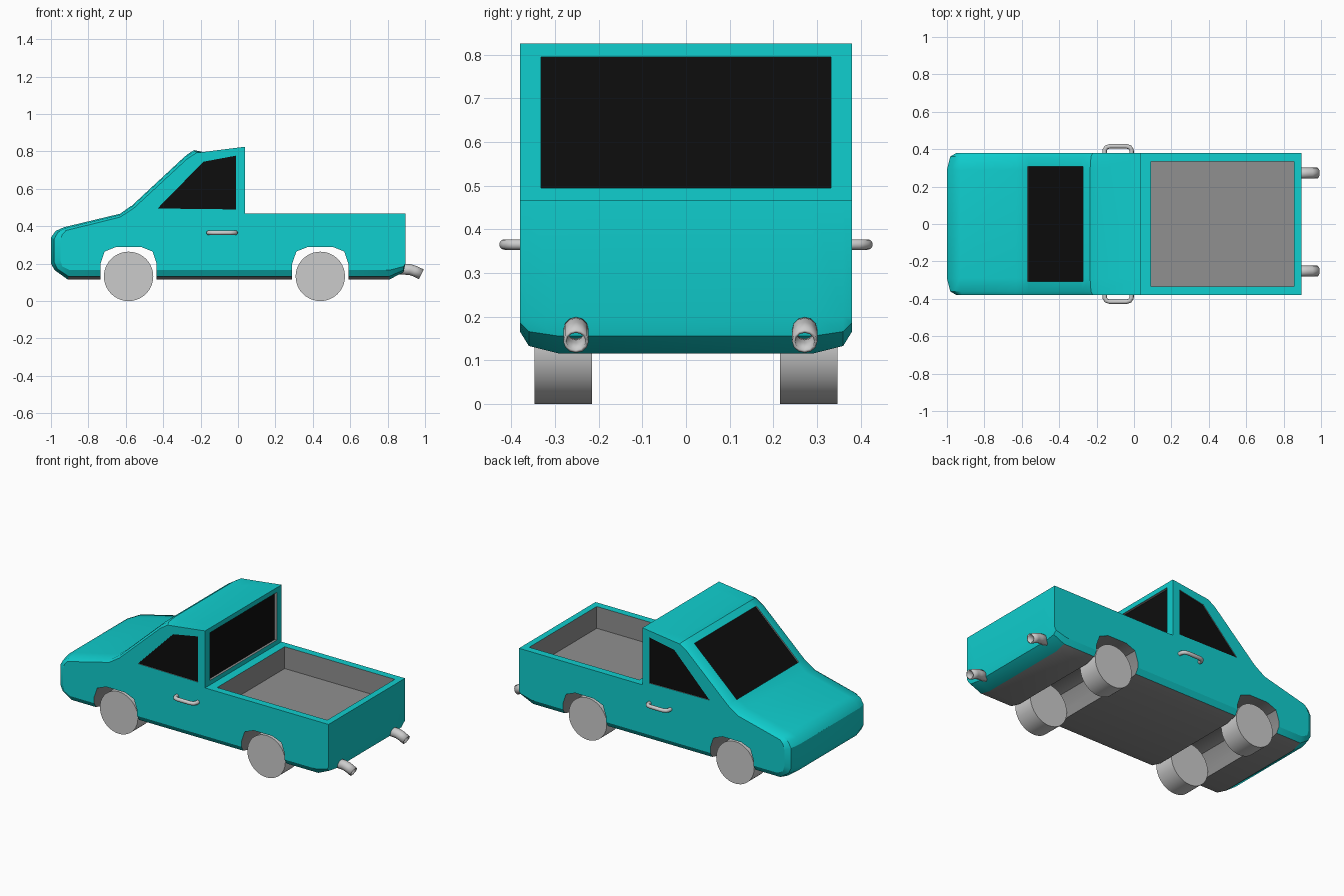
import bpy, bmesh
from mathutils import Vector

if "Cube" in bpy.data.objects:
    bpy.data.objects.remove(bpy.data.objects["Cube"])


def material(name, col):
    m = bpy.data.materials.new(name)
    m.diffuse_color = (*col, 1)
    m.use_nodes = True
    m.node_tree.nodes["Principled BSDF"].inputs["Base Color"].default_value = m.diffuse_color
    return m


TEAL = material("teal_paint", (0.005, 0.62, 0.62))
BLACK = material("black_glass", (0.004, 0.004, 0.004))
GREY = material("grey_trim", (0.28, 0.28, 0.28))


def loft(name, sections, mat=None):
    """Join equal-length rings of points and cap both ends."""
    bm = bmesh.new()
    rings = [[bm.verts.new(p) for p in s] for s in sections]
    n = len(rings[0])
    for a, b in zip(rings, rings[1:]):
        for i in range(n):
            j = (i + 1) % n
            bm.faces.new((a[i], a[j], b[j], b[i]))
    bm.faces.new(rings[0])
    bm.faces.new(rings[-1])
    bmesh.ops.recalc_face_normals(bm, faces=bm.faces)
    me = bpy.data.meshes.new(name)
    bm.to_mesh(me)
    bm.free()
    ob = bpy.data.objects.new(name, me)
    bpy.context.collection.objects.link(ob)
    if mat:
        me.materials.append(mat)
    return ob


def prism(name, pts, y0, y1, mat=None):
    return loft(name, [[(x, y, z) for x, z in pts] for y in (y0, y1)], mat)


def smooth(ob, angle=0.55):
    bpy.ops.object.select_all(action='DESELECT')
    bpy.context.view_layer.objects.active = ob
    ob.select_set(True)
    bpy.ops.object.shade_smooth_by_angle(angle=angle)


def cut(ob, cutter):
    cutter.hide_render = True
    mod = ob.modifiers.new("cut", 'BOOLEAN')
    mod.object, mod.operation, mod.solver = cutter, 'DIFFERENCE', 'EXACT'
    mod.material_mode = 'TRANSFER'
    bpy.context.view_layer.objects.active = ob
    bpy.ops.object.modifier_apply(modifier=mod.name)
    bpy.data.objects.remove(cutter)


def box(x0, x1, z0, z1):
    return [(x0, z0), (x1, z0), (x1, z1), (x0, z1)]


# Body: side profile (x, z) and how far each point pulls in at the flank (dx, dz)
PROFILE = [(-1, .20, .05, .02), (-1, .34, .05, -.02), (-.975, .375, .035, -.02),
           (-.93, .395, .01, -.018), (-.63, .467, 0, -.018), (-.57, .51, .012, -.014),
           (-.285, .775, .014, -.014), (-.235, .807, .014, -.014), (-.185, .797, 0, 0),
           (.037, .825, 0, 0), (.037, .467, 0, 0), (.895, .467, 0, 0),
           (.895, .20, 0, 0), (.885, .155, 0, .03), (.81, .115, 0, .05),
           (-.91, .115, .01, .05), (-.98, .165, .04, .02)]
stations = [(-.38, 1), (-.36, .35), (-.29, 0), (.29, 0), (.36, .35), (.38, 1)]
body = loft("truck_body", [[(x + dx * f, y, z + dz * f) for x, z, dx, dz in PROFILE]
                           for y, f in stations], TEAL)
body.data.materials.append(GREY)
for p in body.data.polygons:
    if p.normal.z < -.95:
        p.material_index = 1

# Wheel arches through the full width
WHEEL_X = (-.585, .44)
for wx in WHEEL_X:
    half = [(.15, .05), (.15, .20), (.128, .265), (.065, .29)]
    pts = [(wx + x, z) for x, z in half] + [(wx - x, z) for x, z in reversed(half)]
    cut(body, prism("arch_cutter", pts, -.6, .6, GREY))

# Cargo bed
cut(body, prism("bed_cutter", box(.09, .855, .33, .7), -.335, .335, GREY))

# Rear window
cut(body, prism("rear_window_cutter", box(.015, .1, .495, .795), -.332, .332, GREY))
prism("rear_window", box(.01, .022, .495, .795), -.332, .332, BLACK)

# Windscreen, set into the slope
a, b = Vector((-.57, .51)), Vector((-.275, .7843))
d = (b - a).normalized()
n = Vector((-d.y, d.x))


def slab(lo, hi):
    return [a + n * lo, b + n * lo, b + n * hi, a + n * hi]


cut(body, prism("windscreen_cutter", slab(-.018, .05), -.308, .308, GREY))
prism("windscreen", slab(-.025, -.01), -.308, .308, BLACK)

# Side windows
SIDE = [(-.43, .495), (-.185, .745), (-.012, .777), (-.012, .49)]
for s, side in ((-1, "right"), (1, "left")):
    cut(body, prism("side_window_cutter", SIDE, s * .37, s * .5, GREY))
    prism(side + "_window", SIDE, s * .36, s * .375, BLACK)
smooth(body)

# Wheels
for wx, end in zip(WHEEL_X, ("front", "rear")):
    for s, side in ((-1, "right"), (1, "left")):
        bpy.ops.mesh.primitive_cylinder_add(vertices=40, radius=.132, depth=.132,
                                            location=(wx, s * .281, .132),
                                            rotation=(1.570796, 0, 0))
        wheel = bpy.context.object
        wheel.name = f"{end}_{side}_wheel"
        smooth(wheel)


def tube(name, pts, radius, wall=0):
    cu = bpy.data.curves.new(name, 'CURVE')
    cu.dimensions = '3D'
    cu.bevel_depth, cu.bevel_resolution = radius, 4
    cu.use_fill_caps = wall == 0
    sp = cu.splines.new('POLY')
    sp.points.add(len(pts) - 1)
    for q, p in zip(sp.points, pts):
        q.co = (*p, 1)
    ob = bpy.data.objects.new(name, cu)
    bpy.context.collection.objects.link(ob)
    bpy.ops.object.select_all(action='DESELECT')
    bpy.context.view_layer.objects.active = ob
    ob.select_set(True)
    bpy.ops.object.convert(target='MESH')
    ob = bpy.context.object
    if wall:
        mod = ob.modifiers.new("wall", 'SOLIDIFY')
        mod.thickness = wall
    smooth(ob, .8)


# Door handles
HANDLE = [(-.157, .37), (-.157, .395), (-.148, .41), (-.128, .416),
          (-.042, .416), (-.022, .41), (-.013, .395), (-.013, .37)]
for s, side in ((-1, "right"), (1, "left")):
    tube(side + "_door_handle", [(x, s * y, .365) for x, y in HANDLE], .012)

# Exhaust pipes
for y, side in ((-.252, "right"), (.272, "left")):
    tube(side + "_exhaust", [(.86, y, .172), (.92, y, .168), (.945, y, .16),
                             (.98, y, .143)], .029, .007)
